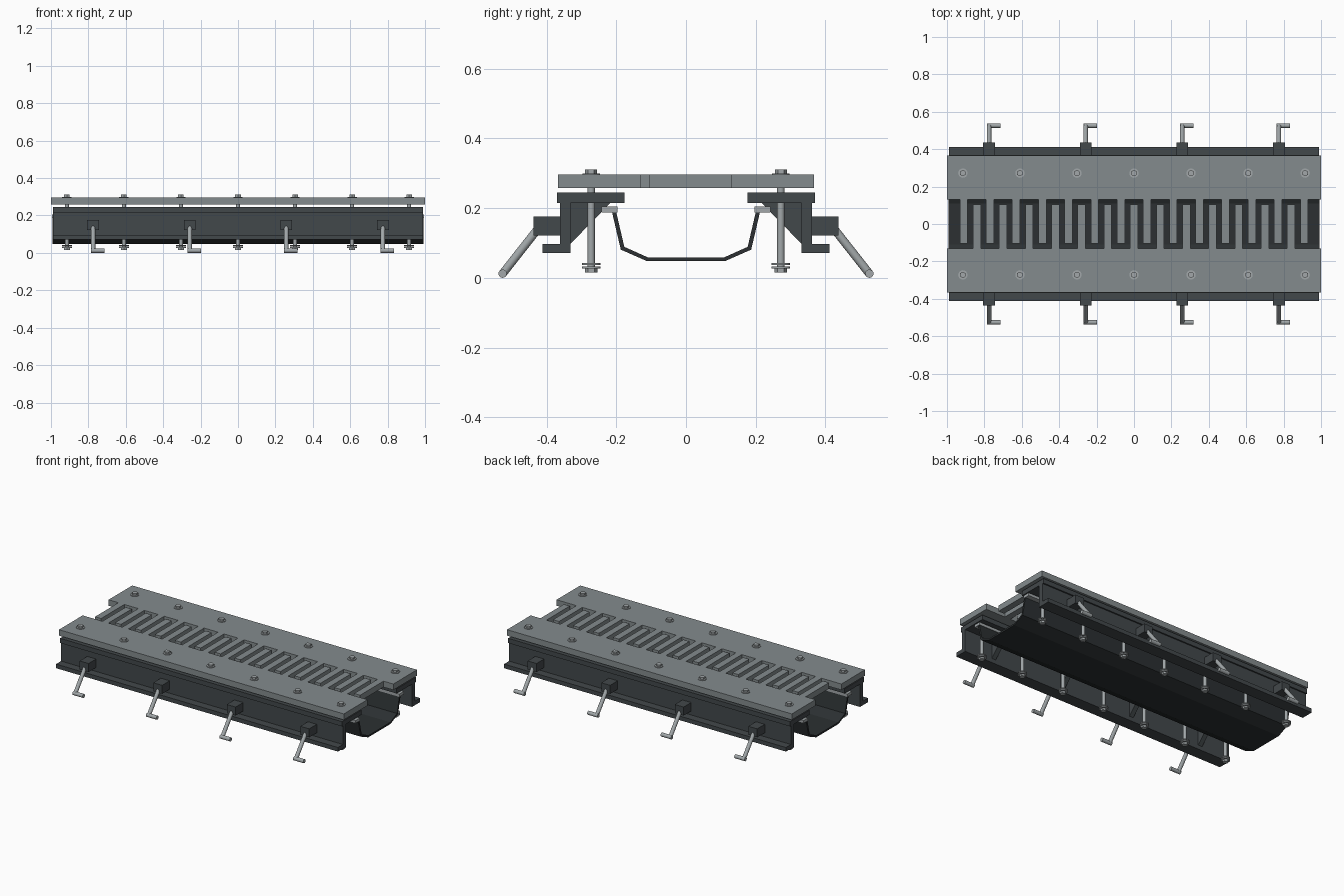
import bpy, bmesh, math
from mathutils import Vector

if "Cube" in bpy.data.objects:
    bpy.data.objects.remove(bpy.data.objects["Cube"])


def material(name, r, g, b):
    m = bpy.data.materials.new(name)
    m.diffuse_color = (r, g, b, 1)
    m.use_nodes = True
    m.node_tree.nodes["Principled BSDF"].inputs["Base Color"].default_value = m.diffuse_color
    return m


PLATE = material("plate_grey", 0.23, 0.26, 0.27)
DARK = material("dark_steel", 0.055, 0.065, 0.07)
BLACK = material("trough_black", 0.025, 0.03, 0.032)
STEEL = material("bright_steel", 0.36, 0.39, 0.40)


def finish(bm, name, mat, smooth=False):
    bmesh.ops.recalc_face_normals(bm, faces=bm.faces)
    me = bpy.data.meshes.new(name)
    bm.to_mesh(me)
    bm.free()
    ob = bpy.data.objects.new(name, me)
    me.materials.append(mat)
    bpy.context.collection.objects.link(ob)
    if smooth:
        bpy.ops.object.select_all(action='DESELECT')
        ob.select_set(True)
        bpy.context.view_layer.objects.active = ob
        bpy.ops.object.shade_smooth_by_angle()
    return ob


def prism(name, points, offset, mat):
    """Extrude a closed outline of 3D points along offset."""
    bm = bmesh.new()
    face = bm.faces.new([bm.verts.new(p) for p in points])
    ext = bmesh.ops.extrude_face_region(bm, geom=[face])
    bmesh.ops.translate(bm, vec=offset,
                        verts=[v for v in ext["geom"] if isinstance(v, bmesh.types.BMVert)])
    return finish(bm, name, mat)


def section(name, yz, x0, x1, mat):
    return prism(name, [(x0, y, z) for y, z in yz], (x1 - x0, 0, 0), mat)


def box(name, x0, x1, y0, y1, z0, z1, mat):
    return section(name, [(y0, z0), (y1, z0), (y1, z1), (y0, z1)], x0, x1, mat)


def cylinder(bm, a, b, r, sides=16):
    a, b = Vector(a), Vector(b)
    d = b - a
    geo = bmesh.ops.create_cone(bm, cap_ends=True, segments=sides,
                                radius1=r, radius2=r, depth=d.length)
    rot = Vector((0, 0, 1)).rotation_difference(d).to_matrix()
    for v in geo["verts"]:
        v.co = rot @ v.co + (a + b) / 2


# Interlocking comb plates: outline walked along the toothed edge
PITCH, HALF, ROOT, TIP = 0.14, 0.021, 0.13, 0.104


def comb_plate(name, s, count):
    pts = [(-1, s * 0.367), (-1, s * ROOT)]
    for i in range(count):
        c = (i - (count - 1) / 2) * PITCH
        pts += [(c - HALF, s * ROOT), (c - HALF, -s * TIP),
                (c + HALF, -s * TIP), (c + HALF, s * ROOT)]
    pts += [(1, s * ROOT), (1, s * 0.367)]
    prism(name, [(x, y, 0.26) for x, y in pts], (0, 0, 0.038), PLATE)


comb_plate("front_comb_plate", -1, 13)
comb_plate("back_comb_plate", 1, 14)

# Drainage trough, an open folded sheet
outer = [(-0.212, 0.19), (-0.187, 0.083), (-0.112, 0.05)]
inner = [(-0.2, 0.19), (-0.177, 0.091), (-0.11, 0.061)]
full = outer + [(-y, z) for y, z in reversed(outer)]
full += inner_rev if (inner_rev := [(-y, z) for y, z in inner]) else []
full += list(reversed(inner))
section("drain_trough", full, -0.993, 0.993, BLACK)

ANCHORS = (-0.775, -0.258, 0.258, 0.775)

for side, s in (("front", -1), ("back", 1)):
    # Edge beam: wide top flange, web and bottom flange
    beam = [(0.177, 0.247), (0.37, 0.247), (0.37, 0.217), (0.361, 0.217),
            (0.361, 0.099), (0.411, 0.099), (0.411, 0.073), (0.331, 0.073),
            (0.331, 0.217), (0.177, 0.217)]
    section(side + "_edge_beam", [(s * y, z) for y, z in beam], -0.99, 0.99, DARK)

    # Strip that holds the trough lip
    box(side + "_trough_strip", -0.995, 0.995, s * 0.197, s * 0.243, 0.189, 0.207, STEEL)

    for i, x in enumerate(ANCHORS):
        # Gusset under the top flange
        section(f"{side}_gusset_{i}",
                [(s * 0.331, 0.217), (s * 0.217, 0.217), (s * 0.331, 0.1)],
                x - 0.015, x + 0.015, DARK)
        # Anchor block and hooked bar
        box(f"{side}_anchor_block_{i}", x - 0.031, x + 0.031,
            s * 0.361, s * 0.437, 0.124, 0.178, DARK)
        bm = bmesh.new()
        elbow = (x, s * 0.526, 0.014)
        cylinder(bm, (x, s * 0.415, 0.155), elbow, 0.012)
        cylinder(bm, (x - 0.012, s * 0.526, 0.014), (x + 0.06, s * 0.526, 0.014), 0.012)
        finish(bm, f"{side}_anchor_hook_{i}", STEEL, True)

    # Through bolts with washers, hex head and nut
    for i in range(7):
        x, y = (i - 3) * 0.305, s * 0.272
        bm = bmesh.new()
        for z0, z1, r, n in ((0.02, 0.305, 0.0105, 16), (0.297, 0.302, 0.025, 20),
                             (0.302, 0.313, 0.017, 6), (0.039, 0.045, 0.027, 20),
                             (0.029, 0.035, 0.027, 20), (0.017, 0.03, 0.018, 6)):
            cylinder(bm, (x, y, z0), (x, y, z1), r, n)
        finish(bm, f"{side}_bolt_{i}", STEEL, True)

# Rest the lowest point on the ground
low = min((o.matrix_world @ v.co).z for o in bpy.data.objects for v in o.data.vertices)
for o in bpy.data.objects:
    o.location.z -= low
